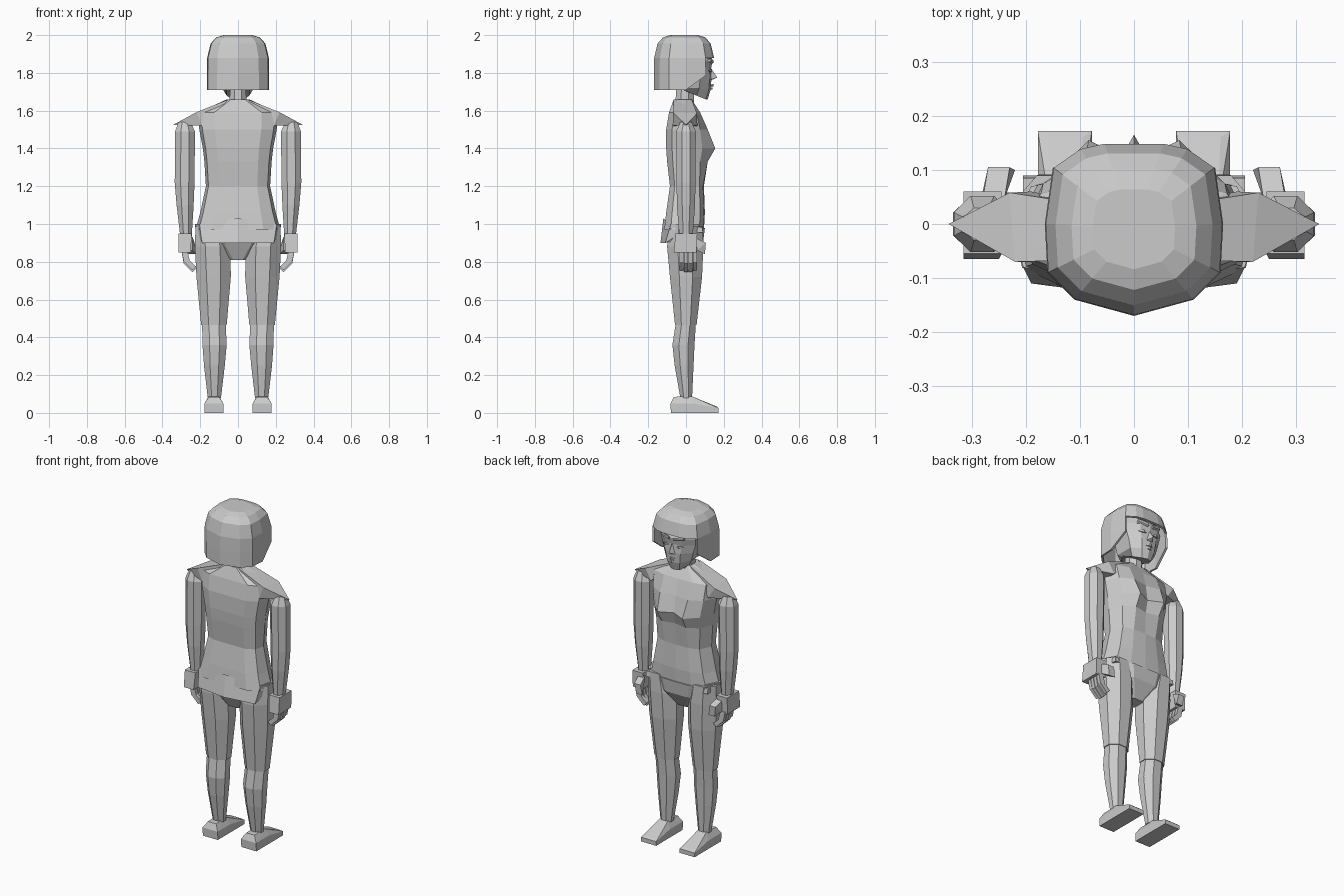
import bpy, bmesh, math
from mathutils import Vector

if "Cube" in bpy.data.objects:
    bpy.data.objects.remove(bpy.data.objects["Cube"], do_unlink=True)

grey = bpy.data.materials.new("plain grey")
grey.use_nodes = True
COLOUR = (0.6, 0.6, 0.6, 1)
grey.diffuse_color = COLOUR
grey.node_tree.nodes["Principled BSDF"].inputs["Base Color"].default_value = COLOUR


def finish(name, bm):
    bmesh.ops.recalc_face_normals(bm, faces=bm.faces)
    mesh = bpy.data.meshes.new(name)
    bm.to_mesh(mesh)
    bm.free()
    mesh.materials.append(grey)
    obj = bpy.data.objects.new(name, mesh)
    bpy.context.collection.objects.link(obj)
    return obj


def loft_mesh(rings, caps=(True, True)):
    bm = bmesh.new()
    loops = [[bm.verts.new(p) for p in ring] for ring in rings]
    n = len(loops[0])
    for a, b in zip(loops, loops[1:]):
        for i in range(n):
            j = (i + 1) % n
            bm.faces.new((a[i], a[j], b[j], b[i]))
    for loop, wanted in zip((loops[0], loops[-1]), caps):
        if wanted:
            bm.faces.new(loop)
    return bm


def loft(name, rings):
    return finish(name, loft_mesh(rings))


def hull(name, points):
    bm = bmesh.new()
    for p in points:
        bm.verts.new(p)
    bmesh.ops.convex_hull(bm, input=bm.verts)
    loose = [v for v in bm.verts if not v.link_faces]
    bmesh.ops.delete(bm, geom=loose, context='VERTS')
    return finish(name, bm)


def oval(z, x0, x1, y0, y1, n=8):
    # Flat-sided ring that fills the given x and y range
    k = 2 * math.cos(math.pi / n)
    return [((x0 + x1) / 2 + (x1 - x0) / k * math.cos(t),
             (y0 + y1) / 2 + (y1 - y0) / k * math.sin(t), z)
            for t in [math.tau * (i + 0.5) / n for i in range(n)]]


def mirrored(half):
    # Half ring from front centre to back centre, closed over x = 0
    return half + [(-p[0], *p[1:]) for p in reversed(half[1:-1])]


def flip(s, points):
    return [(s * x, y, z) for x, y, z in points]


def prism(profile, x0, x1):
    return [(x, y, z) for x in (x0, x1) for y, z in profile]


# Torso: height, half width, back y, front centre y, bust y
TORSO = [(0.97, .225, -.115, .095, .09), (1.06, .20, -.105, .10, .095),
         (1.20, .17, -.085, .095, .09), (1.33, .178, -.10, .10, .115),
         (1.40, .186, -.105, .115, .155), (1.50, .205, -.105, .10, .115),
         (1.59, .21, -.09, .075, .075), (1.66, .06, -.065, .03, .03)]
rings = []
for z, w, back, front, bust in TORSO:
    rings.append(mirrored([(0, front, z), (w * .45, bust, z), (w * .82, front * .75, z),
                           (w, 0, z), (w * .92, back * .7, z), (w * .6, back, z), (0, back, z)]))
loft("torso", rings)

# Hem hangs lower at the back; pelvis tapers below it
loft("jacket_hem", [
    mirrored([(0, .096, 1.0), (.19, .07, 1.0), (.228, 0, 1.0), (.205, -.08, 1.0), (0, -.12, 1.03)]),
    mirrored([(0, .09, .92), (.18, .07, .94), (.225, 0, .97), (.19, -.11, .90), (0, -.135, .90)])])
loft("pelvis", [oval(z, -w, w, b, f) for z, w, b, f in
                [(.98, .21, -.10, .10), (.90, .18, -.095, .09), (.81, .06, -.05, .035)]])

# Neck
loft("neck", [oval(1.58, -.05, .05, -.06, .045), oval(1.74, -.04, .04, -.05, .04)])

# Head, narrowing to the chin
loft("head", [mirrored([(0, f, z + tilt), (w * .5, f - .01, z + tilt), (w, f - .06, z),
                        (w, -.04, 1.72 if z < 1.7 else z), (0, -.10, 1.73 if z < 1.7 else z)])
              for z, w, f, tilt in [(1.68, .06, .115, -.02), (1.72, .085, .13, -.01), (1.77, .10, .135, 0),
                                    (1.82, .115, .132, 0), (1.86, .12, .14, 0), (1.93, .11, .11, 0)]])
hull("nose", [(0, .13, 1.83), (0, .165, 1.775), (-.02, .13, 1.765), (.02, .13, 1.765), (0, .13, 1.76)])
for name, z, w, d in (("upper_lip", 1.735, .035, .145), ("lower_lip", 1.718, .028, .14)):
    hull(name, [(-w, .12, z), (w, .12, z), (0, d, z + .006), (0, d, z - .006), (0, .11, z - .01)])

# Hair: bob shell with an arched opening for the face
PLAN = mirrored([(0, .15), (.055, .15), (.10, .14), (.15, .105), (.165, 0),
                 (.16, -.09), (.11, -.14), (0, -.17)])
rings = []
for z, k in [(1.71, 1), (1.80, 1), (1.88, .99), (1.955, .88), (1.988, .70), (2.0, .46)]:
    ring = []
    for x, y in PLAN:
        zz = z + max(0, y - .02) * 0.9 if z < 1.75 else z
        ring.append((x * k, y * k - .01 * (1 - k), zz))
    rings.append(ring)
bm = loft_mesh(rings, (False, True))
opening = [f for f in bm.faces
           if f.calc_center_median().z < 1.86 and f.calc_center_median().y > .10]
bmesh.ops.delete(bm, geom=opening, context='FACES')
hair = finish("hair", bm)
shell = hair.modifiers.new("thickness", 'SOLIDIFY')
shell.thickness = 0.012
shell.offset = -1

for side, s in (("left", 1), ("right", -1)):
    # Brow and eye
    hull(side + "_brow", flip(s, [(x, y, z) for x, z in ((.015, 1.838), (.075, 1.85))
                                  for y in (.11, .15 - x * .25) for z in (z, z + .014)]))
    hull(side + "_eye", flip(s, [(.02, .131, 1.81), (.045, .137, 1.822), (.07, .12, 1.812),
                                 (.045, .137, 1.803), (.045, .10, 1.81)]))

    # Pointed shoulder cap
    hull(side + "_shoulder", flip(s, [(.05, -.065, 1.66), (.05, .03, 1.66), (.22, -.07, 1.592),
                                      (.23, .058, 1.585), (.343, 0, 1.525), (.19, -.07, 1.52),
                                      (.19, .06, 1.52)]))

    # Arm
    loft(side + "_arm", [flip(s, oval(*r)) for r in [
        (1.54, .25, .315, -.03, .03), (1.49, .228, .333, -.052, .052),
        (1.22, .230, .335, -.05, .05), (1.10, .235, .325, -.048, .048),
        (.93, .245, .305, -.035, .035)]])

    # Cuff-like wrist block, then curled fingers and thumb
    hull(side + "_hand", flip(s, [(x, y, z) for x0, x1, y0, y1, z in
                                  ((.245, .315, -.055, .06, .95), (.25, .315, -.065, .055, .85))
                                  for x in (x0, x1) for y in (y0, y1)]))
    for i in range(4):
        y = -.034 + i * .024
        drop = .01 * (i in (1, 2))
        section = lambda x0, x1, z0, z1: flip(s, [(x0, y, z0), (x0, y + .02, z0),
                                                  (x1, y + .02, z1), (x1, y, z1)])
        loft(f"{side}_finger_{i + 1}", [section(.268, .30, .86, .86),
                                        section(.255, .287, .805, .80 - drop),
                                        section(.222, .24, .775 - drop, .755 - drop)])
    hull(side + "_thumb", flip(s, [(x + lean, y, z) for y, z, lean in
                                   ((.045, .93, .01), (.06, .86, .01), (.105, .90, 0), (.10, .84, -.01))
                                   for x in (.23, .27)]))

    # Thigh and calf with a seam at the knee
    loft(side + "_thigh", [flip(s, oval(*r)) for r in [
        (.99, .07, .225, -.09, .09), (.88, .04, .228, -.10, .092),
        (.72, .038, .22, -.085, .085), (.465, .06, .195, -.058, .056)]])
    loft(side + "_calf", [flip(s, oval(*r)) for r in [
        (.47, .065, .19, -.055, .052), (.36, .06, .188, -.072, .045),
        (.25, .07, .18, -.06, .04), (.08, .09, .16, -.03, .032)]])

    # Shoe
    hull(side + "_shoe", flip(s, prism([(-.08, 0), (.172, 0), (.172, .025)], .078, .178)
                              + prism([(-.082, .05), (.04, .05)], .078, .178)
                              + prism([(-.065, .085), (.03, .088)], .10, .155)
                              + prism([(.16, .035)], .095, .16)))

    # Small hip pocket flap
    hull(side + "_pocket", flip(s, prism([(.04, .985), (.085, .985), (.04, .955), (.09, .955)], .17, .205)))
